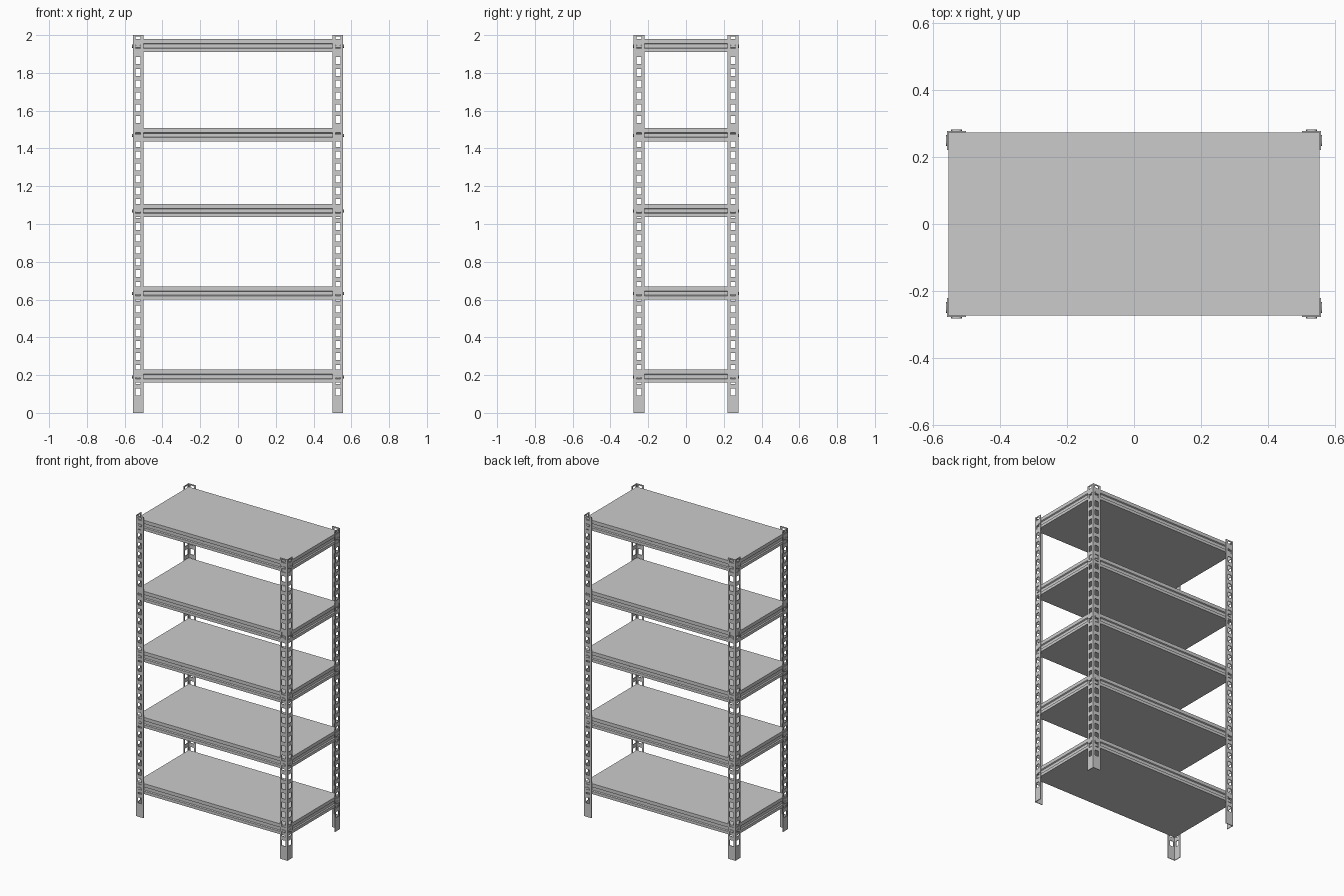
import bpy, bmesh
from mathutils import Matrix

if "Cube" in bpy.data.objects:
    bpy.data.objects.remove(bpy.data.objects["Cube"])

X, Y, H = 0.557, 0.277, 2.0        # outer half width, half depth, height
T, W = 0.004, 0.056                # post sheet thickness, flange width
SHELF_Z = [0.16, 0.60, 1.037, 1.438, 1.91]


def make_object(name, bm):
    mesh = bpy.data.meshes.new(name)
    bm.to_mesh(mesh)
    bm.free()
    obj = bpy.data.objects.new(name, mesh)
    bpy.context.collection.objects.link(obj)
    return obj


def mirror_xy(obj):
    mod = obj.modifiers.new("four_corners", 'MIRROR')
    mod.use_axis = (True, True, False)
    mod.use_clip = False
    mod.use_mirror_merge = False


# Corner posts: perforated L-shaped sheet, thickened and mirrored
def corner_posts():
    bm = bmesh.new()
    a, b = 0.014, 0.042
    path = [(X - W, -Y), (X - b, -Y), (X - a, -Y), (X, -Y),
            (X, -Y + a), (X, -Y + b), (X, -Y + W)]
    rows = [0.0]
    for k in range(31):
        c = 0.11 + 0.0627 * k
        rows += [c - 0.0185, min(c + 0.0185, 1.992)]
    rows.append(H)
    grid = [[bm.verts.new((x, y, z)) for x, y in path] for z in rows]
    for r in range(len(rows) - 1):
        for c in range(len(path) - 1):
            if r % 2 == 1 and c in (1, 4):
                continue            # slot
            bm.faces.new((grid[r][c], grid[r][c + 1],
                          grid[r + 1][c + 1], grid[r + 1][c]))
    obj = make_object("corner_posts", bm)
    solid = obj.modifiers.new("sheet", 'SOLIDIFY')
    solid.thickness = T
    solid.offset = -1
    solid.use_even_offset = True
    mirror_xy(obj)


# Shelf: board with a grooved beam rim, lofted from rectangles
def shelf(name, z0):
    profile = [(0, 0), (0, 0.019), (0.007, 0.023), (0.007, 0.042),
               (0, 0.046), (0, 0.069)]
    bm = bmesh.new()
    rings = []
    for inset, z in profile:
        x, y = X - T - inset, Y - T - inset
        rings.append([bm.verts.new((sx * x, sy * y, z0 + z))
                      for sx, sy in ((-1, -1), (1, -1), (1, 1), (-1, 1))])
    for lo, hi in zip(rings, rings[1:]):
        for i in range(4):
            j = (i + 1) % 4
            bm.faces.new((lo[i], lo[j], hi[j], hi[i]))
    bm.faces.new(rings[0][::-1])
    bm.faces.new(rings[-1])
    make_object(name, bm)


# Rivets: flattened studs on both flanges at each shelf
def rivets():
    bm = bmesh.new()
    for z0 in SHELF_Z:
        z = z0 + 0.031
        for axis in ('X', 'Y'):
            if axis == 'X':         # front flange, stud points along y
                pos, size = (X - W / 2, -Y + 0.002, z), (0.016, 0.006, 0.008)
                rot = Matrix.Rotation(1.5707963, 4, 'X')
            else:                   # side flange, stud points along x
                pos, size = (X - 0.002, -Y + W / 2, z), (0.006, 0.016, 0.008)
                rot = Matrix.Rotation(1.5707963, 4, 'Y')
            mat = Matrix.Translation(pos) @ Matrix.Diagonal((*size, 1)) @ rot
            bmesh.ops.create_cone(bm, cap_ends=True, segments=12, radius1=1,
                                  radius2=1, depth=2, matrix=mat)
    mirror_xy(make_object("beam_rivets", bm))


corner_posts()
for n, z in enumerate(SHELF_Z, 1):
    shelf(f"shelf_{n}", z)
rivets()
